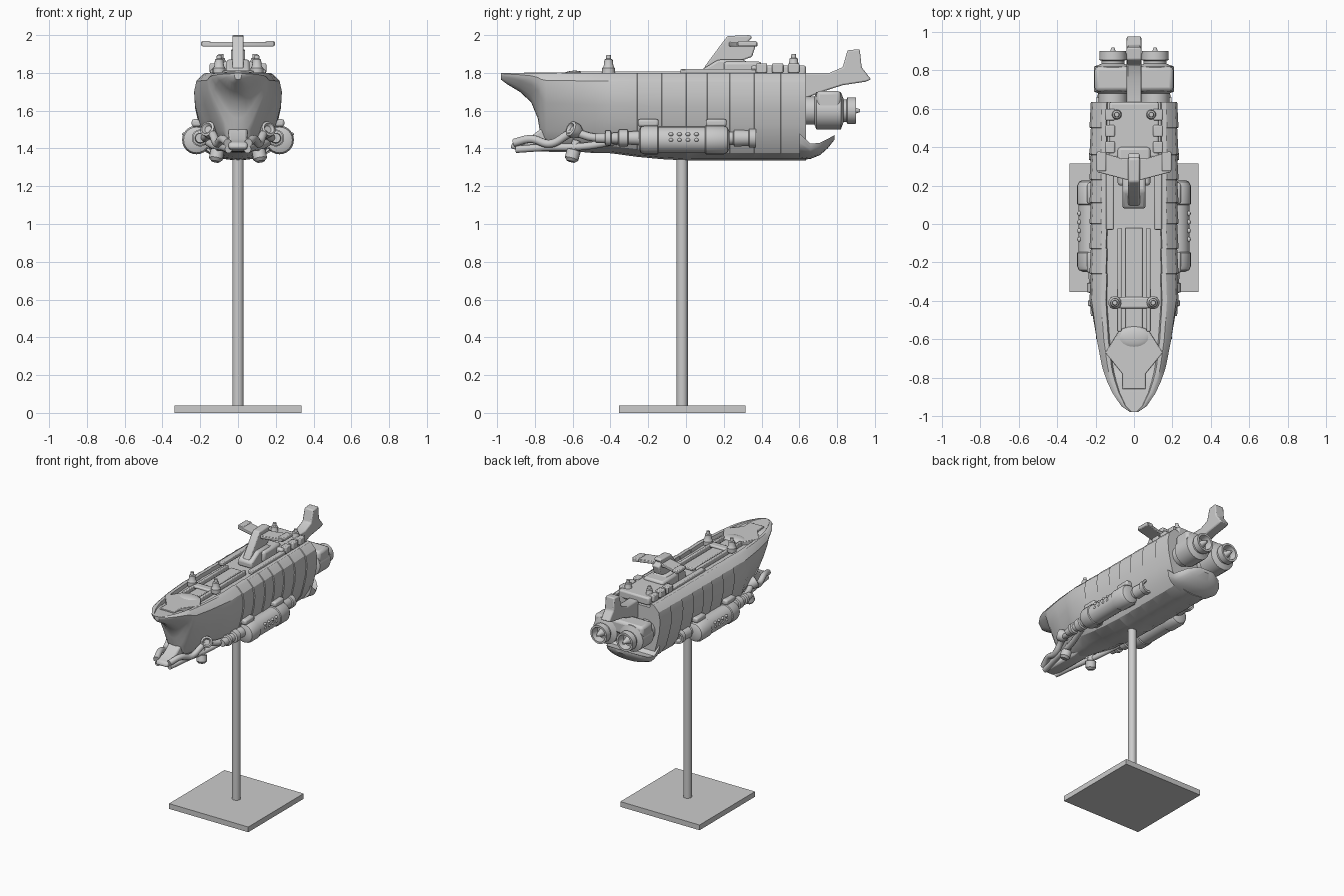
import bpy, bmesh, math
from mathutils import Vector

cube = bpy.data.objects.get("Cube")
if cube:
    bpy.data.objects.remove(cube, do_unlink=True)

SIDES = ((1, "left"), (-1, "right"))


def finish(name, bm, smooth=35, bevel=0):
    """Turn a bmesh into a named, shaded object."""
    bmesh.ops.recalc_face_normals(bm, faces=bm.faces)
    mesh = bpy.data.meshes.new(name)
    bm.to_mesh(mesh)
    bm.free()
    obj = bpy.data.objects.new(name, mesh)
    bpy.context.collection.objects.link(obj)
    if bevel:
        mod = obj.modifiers.new("Bevel", "BEVEL")
        mod.width, mod.segments = bevel, 2
    if smooth:
        bpy.ops.object.select_all(action="DESELECT")
        obj.select_set(True)
        bpy.context.view_layer.objects.active = obj
        bpy.ops.object.shade_smooth_by_angle(angle=math.radians(smooth))
    return obj


def loft(name, rings, smooth=35):
    bm = bmesh.new()
    loops = [[bm.verts.new(p) for p in ring] for ring in rings]
    n = len(loops[0])
    for a, b in zip(loops, loops[1:]):
        for i in range(n):
            j = (i + 1) % n
            bm.faces.new((a[i], a[j], b[j], b[i]))
    bm.faces.new(loops[0])
    bm.faces.new(loops[-1])
    bmesh.ops.triangulate(bm, faces=[f for f in bm.faces if len(f.verts) > 4])
    return finish(name, bm, smooth)


def box(name, centre, size, bevel=0.006):
    bm = bmesh.new()
    bmesh.ops.create_cube(bm, size=1)
    bmesh.ops.scale(bm, vec=size, verts=bm.verts)
    bmesh.ops.translate(bm, vec=centre, verts=bm.verts)
    return finish(name, bm, 30, bevel)


def ball(name, centre, size):
    bm = bmesh.new()
    bmesh.ops.create_uvsphere(bm, u_segments=16, v_segments=10, radius=1)
    bmesh.ops.scale(bm, vec=size, verts=bm.verts)
    bmesh.ops.translate(bm, vec=centre, verts=bm.verts)
    return finish(name, bm)


def turned(name, origin, direction, profile, sides=20):
    """Lathe (distance, radius) pairs along a direction."""
    axis = Vector(direction).normalized()
    side = axis.orthogonal().normalized()
    up = axis.cross(side)
    angles = [2 * math.pi * i / sides for i in range(sides)]
    rings = [[Vector(origin) + axis * d + (side * math.cos(a) + up * math.sin(a)) * r
              for a in angles] for d, r in profile]
    return loft(name, rings)


def prism(name, points, low, high, axis="z", bevel=0.004):
    """Extrude an outline: xy points along z, or yz points along x."""
    place = (lambda p, t: (p[0], p[1], t)) if axis == "z" else (lambda p, t: (t, p[0], p[1]))
    bm = bmesh.new()
    face = bm.faces.new([bm.verts.new(place(p, low)) for p in points])
    top = bmesh.ops.extrude_face_region(bm, geom=[face])
    shift = Vector((0, 0, high - low) if axis == "z" else (high - low, 0, 0))
    bmesh.ops.translate(bm, vec=shift,
                        verts=[v for v in top["geom"] if isinstance(v, bmesh.types.BMVert)])
    return finish(name, bm, 30, bevel)


def mirrored(half):
    return half + [(-x, y) for x, y in reversed(half) if x > 0]


def pipe(name, points, radius):
    curve = bpy.data.curves.new(name, "CURVE")
    curve.dimensions = "3D"
    curve.bevel_depth, curve.bevel_resolution, curve.use_fill_caps = radius, 3, True
    spline = curve.splines.new("BEZIER")
    spline.bezier_points.add(len(points) - 1)
    for point, co in zip(spline.bezier_points, points):
        point.co = co
        point.handle_left_type = point.handle_right_type = "AUTO"
    obj = bpy.data.objects.new(name, curve)
    bpy.context.collection.objects.link(obj)


# Display stand
box("stand_base", (0, -0.02, 0.02), (0.67, 0.67, 0.04), 0)
turned("stand_post", (0, -0.02, 0.03), (0, 0, 1), [(0, 0.03), (1.34, 0.03)])

# Hull: one cross-section with a sunken deck, lofted from bow to stern
SECTION = mirrored([(0, 0), (0.33, 0.02), (0.6, 0.09), (0.8, 0.24), (0.9, 0.42), (0.98, 0.6),
                    (1, 0.77), (0.95, 0.9), (0.8, 0.98), (0.74, 1), (0.63, 1), (0.61, 0.94), (0, 0.94)])


def hull_ring(y, width, bottom, pinch=0, top=1.8):
    return [(u * width * (1 - pinch * (1 - v)), y, bottom + v * (top - bottom)) for u, v in SECTION]


bow = [(-0.98, 0.02, 1.765, 0), (-0.95, 0.07, 1.742, 0.3), (-0.88, 0.125, 1.70, 0.5),
       (-0.82, 0.157, 1.645, 0.6), (-0.785, 0.172, 1.56, 0.65), (-0.77, 0.178, 1.47, 0.65),
       (-0.74, 0.187, 1.40, 0.6), (-0.6, 0.213, 1.385, 0.4), (-0.48, 0.225, 1.375, 0.2)]
rings = [hull_ring(*station) for station in bow]
seams = [-0.4, -0.26, -0.13, 0, 0.11, 0.23, 0.36, 0.5, 0.635]
for start, end in zip(seams, seams[1:]):
    for y, width in ((start + 0.003, 0.232), (end, 0.225)):
        keel = 1.335 + 0.16 * max(0, 0.1 - y) ** 2
        rings.append(hull_ring(y, width, keel))
loft("hull", rings, 28)

# Rounded stern keel that reaches past the transom
tail = []
for y, width, bottom, top in ((0.6, 0.2, 1.337, 1.48), (0.66, 0.195, 1.345, 1.425),
                              (0.71, 0.175, 1.365, 1.43), (0.75, 0.135, 1.40, 1.45),
                              (0.785, 0.06, 1.445, 1.47)):
    arc = [math.pi * i / 12 for i in range(13)]
    tail.append([(width * math.cos(a), y, top - (top - bottom) * math.sin(a) ** 0.8) for a in arc])
loft("stern_keel", tail)

# Bow deck plate, hump and ram
prism("bow_plate", mirrored([(0.06, -0.86), (0.06, -0.78), (0.15, -0.67), (0.08, -0.56)]), 1.77, 1.802)
ball("bow_hump", (0, -0.59, 1.79), (0.09, 0.06, 0.022))
prism("ram", [(-0.93, 1.40), (-0.92, 1.43), (-0.84, 1.45), (-0.76, 1.51), (-0.66, 1.49),
              (-0.5, 1.40), (-0.6, 1.38), (-0.85, 1.385)], -0.05, 0.05, "x", 0.012)
for s, side in SIDES:
    pipe(f"ram_rail_{side}", [(s * 0.055, -0.91, 1.43), (s * 0.085, -0.82, 1.45),
                             (s * 0.11, -0.72, 1.425), (s * 0.14, -0.6, 1.48),
                             (s * 0.17, -0.5, 1.46), (s * 0.19, -0.36, 1.45)], 0.022)
    pipe(f"ram_lower_rail_{side}", [(s * 0.05, -0.9, 1.395), (s * 0.08, -0.75, 1.405),
                                   (s * 0.12, -0.55, 1.41), (s * 0.17, -0.36, 1.44)], 0.02)
    turned(f"bow_thruster_{side}", (s * 0.1, -0.58, 1.44), (s * 0.02, -0.03, -0.11),
           [(0, 0.022), (0.05, 0.024), (0.055, 0.037), (0.1, 0.037), (0.115, 0.022)], 14)
    turned(f"bow_lamp_{side}", (s * 0.13, -0.56, 1.48), (s * 0.04, -0.06, 0.03),
           [(0, 0.025), (0.03, 0.042), (0.065, 0.042), (0.07, 0.03), (0.055, 0.02)], 14)

# Deck slot with planks, rails and mast pairs
box("deck_plank", (0, -0.29, 1.785), (0.09, 0.54, 0.024))
box("mast_bar_front", (0, -0.41, 1.8), (0.25, 0.06, 0.025), 0.01)
MAST = [(0, 0.034), (0.03, 0.034), (0.04, 0.026), (0.075, 0.022), (0.08, 0.014), (0.1, 0.012)]
for s, side in SIDES:
    box(f"deck_rail_{side}", (s * 0.075, -0.29, 1.79), (0.022, 0.54, 0.036))
    box(f"upper_deck_rail_{side}", (s * 0.125, 0.17, 1.805), (0.04, 0.4, 0.03))
    turned(f"front_mast_{side}", (s * 0.1, -0.41, 1.795), (0, 0, 1), MAST, 14)
    turned(f"rear_mast_{side}", (s * 0.09, 0.57, 1.8), (0, 0, 1), MAST, 14)
    for i in range(3):
        box(f"house_block_{side}_{i}", (s * 0.125, 0.4 + i * 0.085, 1.825), (0.05, 0.06, 0.05))

# Aft house and bridge tower
box("aft_house", (0, 0.49, 1.81), (0.26, 0.29, 0.06), 0.012)
box("bridge_step", (0, 0.3, 1.82), (0.17, 0.2, 0.08), 0.015)
prism("bridge_base", [(0.08, 1.77), (0.08, 1.815), (0.17, 1.87), (0.3, 1.87), (0.36, 1.84), (0.36, 1.77)],
      -0.06, 0.06, "x", 0.012)
prism("bridge_tower", [(0.09, 1.8), (0.1, 1.835), (0.2, 1.97), (0.22, 1.995), (0.34, 2.0),
                       (0.35, 1.985), (0.33, 1.97), (0.37, 1.95), (0.35, 1.885), (0.28, 1.86), (0.28, 1.8)],
      -0.03, 0.03, "x", 0.008)
prism("bridge_wing", mirrored([(0, 0.22), (0.19, 0.27), (0.19, 0.38), (0.06, 0.34), (0, 0.34)]), 1.94, 1.963)
for s, side in SIDES:
    box(f"wing_tip_{side}", (s * 0.17, 0.325, 1.955), (0.05, 0.1, 0.026))

# Tail fin over the engines
prism("tail_fin", [(0.62, 1.66), (0.62, 1.8), (0.76, 1.8), (0.83, 1.83), (0.855, 1.92), (0.92, 1.925),
                   (0.93, 1.83), (0.98, 1.765), (0.95, 1.753), (0.83, 1.735), (0.72, 1.7)],
      -0.038, 0.038, "x", 0.008)

# Twin engines with hollow nozzles
box("engine_bridge", (0, 0.755, 1.655), (0.41, 0.13, 0.1), 0.02)
for s, side in SIDES:
    turned(f"engine_{side}", (s * 0.11, 0.6, 1.6), (0, 1, 0),
           [(0, 0.075), (0.08, 0.075), (0.09, 0.1), (0.22, 0.1), (0.235, 0.06), (0.25, 0.06),
            (0.255, 0.072), (0.3, 0.07), (0.3, 0.055), (0.25, 0.045), (0.25, 0.03), (0.32, 0.008)])

# Side pods with clamps, rivets, pipes and exhausts
for s, side in SIDES:
    x = s * 0.22
    turned(f"pod_{side}", (x, -0.25, 1.445), (0, 1, 0),
           [(0, 0.045), (0.01, 0.068), (0.03, 0.076), (0.1, 0.076), (0.105, 0.07), (0.35, 0.07),
            (0.355, 0.076), (0.45, 0.076), (0.47, 0.066), (0.48, 0.045)], 24)
    for i, y in enumerate((-0.2, 0.16)):
        box(f"pod_clamp_{side}_{i}", (s * 0.21, y, 1.535), (0.07, 0.11, 0.04), 0.012)
        box(f"pod_strut_{side}_{i}", (s * 0.17, y, 1.45), (0.08, 0.08, 0.1), 0.012)
    for i in range(8):
        ball(f"pod_rivet_{side}_{i}", (s * 0.285, -0.08 + i // 2 * 0.045, 1.445 + i % 2 * 0.03), (0.011, 0.013, 0.01))
    turned(f"pod_exhaust_{side}", (s * 0.185, 0.2, 1.455), (0, 1, 0),
           [(0, 0.035), (0.05, 0.035), (0.055, 0.046), (0.13, 0.042), (0.135, 0.05), (0.17, 0.05),
            (0.17, 0.035), (0.13, 0.03)])
    turned(f"pod_intake_{side}", (s * 0.2, -0.48, 1.455), (0, 1, 0),
           [(0, 0.025), (0.05, 0.028), (0.055, 0.04), (0.08, 0.04), (0.085, 0.028), (0.12, 0.03),
            (0.125, 0.045), (0.17, 0.045), (0.175, 0.035), (0.25, 0.04)])
